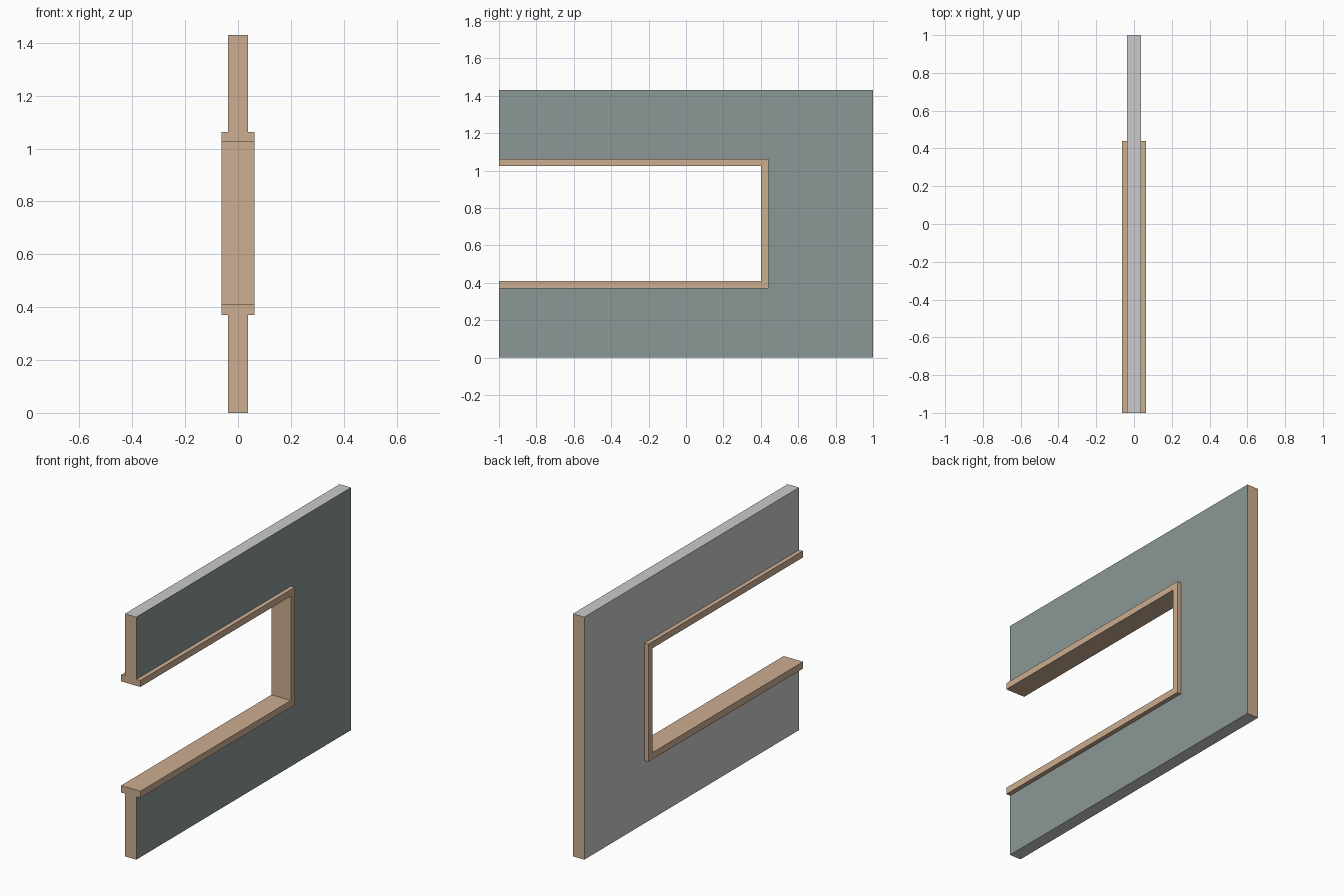
import bpy, bmesh

if "Cube" in bpy.data.objects:
    bpy.data.objects.remove(bpy.data.objects["Cube"])


def material(name, r, g, b):
    def lin(c):
        c /= 255
        return c / 12.92 if c <= 0.04045 else ((c + 0.055) / 1.055) ** 2.4
    m = bpy.data.materials.new(name)
    m.diffuse_color = (lin(r), lin(g), lin(b), 1)
    m.use_nodes = True
    m.node_tree.nodes["Principled BSDF"].inputs["Base Color"].default_value = m.diffuse_color
    return m


TAN = material("tan wood", 204, 173, 144)
TEAL = material("grey green paint", 139, 153, 150)
GREY = material("light grey plaster", 202, 202, 202)


def slab(name, profile, half, mats, rule):
    """Extrude a (y, z) profile from x = -half to x = +half and colour it by face normal."""
    bm = bmesh.new()
    face = bm.faces.new([bm.verts.new((-half, y, z)) for y, z in profile])
    ext = bmesh.ops.extrude_face_region(bm, geom=[face], use_keep_orig=True)
    verts = [v for v in ext["geom"] if isinstance(v, bmesh.types.BMVert)]
    bmesh.ops.translate(bm, verts=verts, vec=(2 * half, 0, 0))
    bmesh.ops.recalc_face_normals(bm, faces=bm.faces)
    for f in bm.faces:
        f.material_index = rule(f.normal)
    mesh = bpy.data.meshes.new(name)
    bm.to_mesh(mesh)
    bm.free()
    for m in mats:
        mesh.materials.append(m)
    obj = bpy.data.objects.new(name, mesh)
    bpy.context.collection.objects.link(obj)
    return obj


def wall_colour(n):
    if n.x > 0.5:
        return 1                              # painted side
    return 0 if abs(n.y) > 0.5 else 2         # wooden ends, plaster elsewhere


# Opening: outer and inner edge of the trim
FRONT, BACK, TOP = -1.0, 1.0, 1.43
OUT_Y, OUT_LO, OUT_HI = 0.44, 0.37, 1.063
IN_Y, IN_LO, IN_HI = 0.402, 0.41, 1.025

# Wall panel with an opening running out through the front end
slab("wall_panel",
     [(FRONT, 0), (BACK, 0), (BACK, TOP), (FRONT, TOP),
      (FRONT, OUT_HI), (OUT_Y, OUT_HI), (OUT_Y, OUT_LO), (FRONT, OUT_LO)],
     0.037, [TAN, TEAL, GREY], wall_colour)

# Wider trim lining the three sides of the opening
slab("opening_trim",
     [(FRONT, OUT_LO), (OUT_Y, OUT_LO), (OUT_Y, OUT_HI), (FRONT, OUT_HI),
      (FRONT, IN_HI), (IN_Y, IN_HI), (IN_Y, IN_LO), (FRONT, IN_LO)],
     0.063, [TAN], lambda n: 0)
